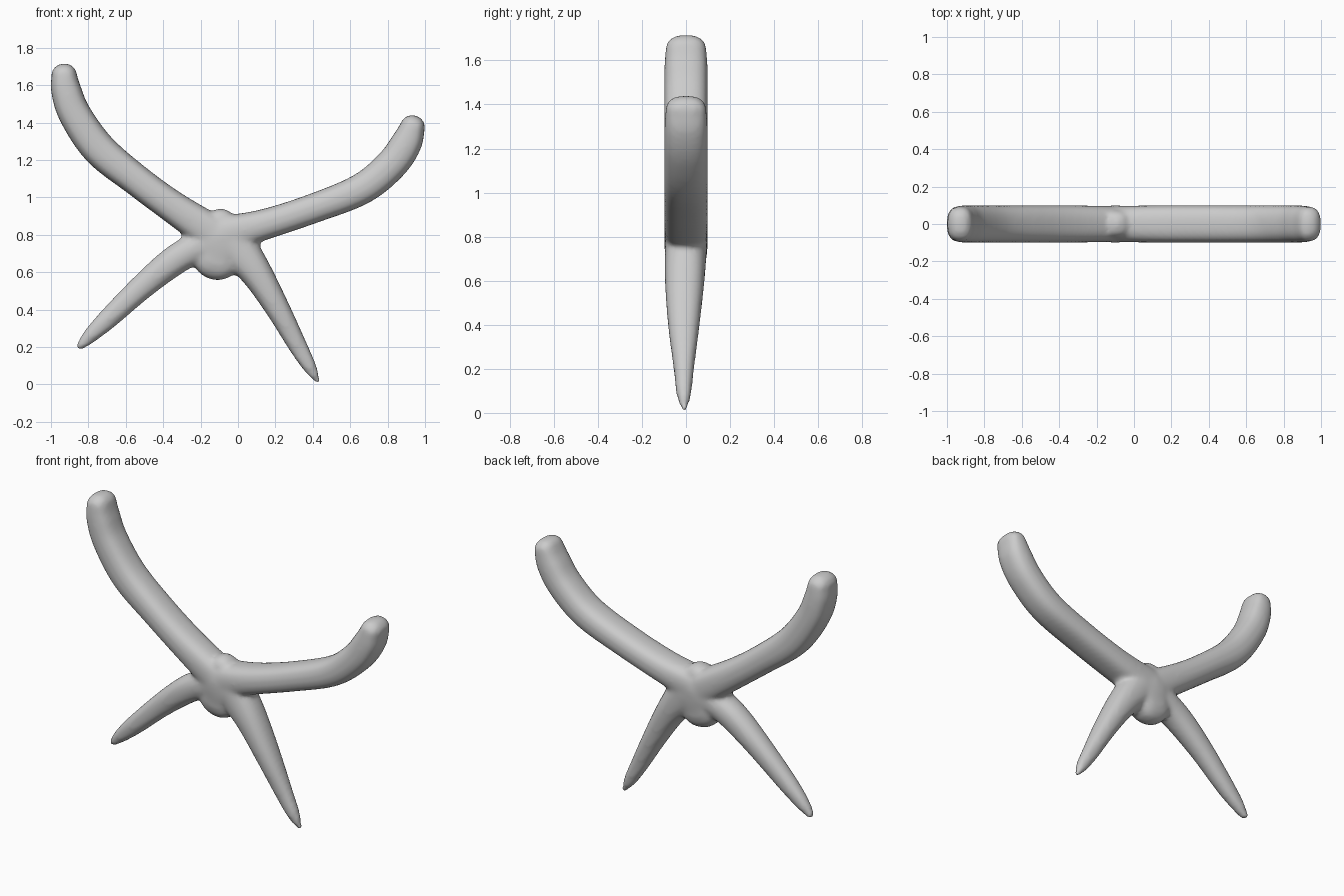
import bpy, bmesh, math
from mathutils import Vector

cube = bpy.data.objects.get("Cube")
if cube:
    bpy.data.objects.remove(cube, do_unlink=True)

grey = bpy.data.materials.new("light grey")
grey.use_nodes = True
colour = (0.6, 0.6, 0.6, 1)
grey.diffuse_color = colour
grey.node_tree.nodes["Principled BSDF"].inputs["Base Color"].default_value = colour

SIDES, STEPS, CAP = 28, 6, 5


def spline(pts):
    """Smooth Catmull-Rom resampling of (x, y, z, in-plane radius, depth radius)."""
    p = [Vector(q) for q in pts]
    p = [2 * p[0] - p[1]] + p + [2 * p[-1] - p[-2]]
    out = []
    for i in range(1, len(p) - 2):
        a, b, c, d = p[i - 1:i + 3]
        for s in range(STEPS):
            t = s / STEPS
            out.append(0.5 * (2 * b + (c - a) * t + (2 * a - 5 * b + 4 * c - d) * t * t
                              + (3 * b - a - 3 * c + d) * t ** 3))
    return out + [p[-2]]


def limb(bm, pts, power=2.0):
    """Closed tube in the xz plane with rounded ends; power above 2 squares the section."""
    rows = spline(pts)
    pos = [Vector((r[0], r[1], r[2])) for r in rows]
    n = len(rows)
    rings = []
    for i in range(n):
        tan = (pos[min(i + 1, n - 1)] - pos[max(i - 1, 0)]).normalized()
        rings.append((pos[i], tan, rows[i][3], rows[i][4]))

    def dome(ring, sign):
        c, t, ru, rv = ring
        res = []
        for k in range(1, CAP + 1):
            a = k / CAP * math.radians(84)
            res.append((c + t * sign * ru * 0.9 * math.sin(a), t,
                        ru * math.cos(a), rv * math.cos(a) ** 0.8))
        return res

    rings = dome(rings[0], -1)[::-1] + rings + dome(rings[-1], 1)
    loops = []
    for c, t, ru, rv in rings:
        u = Vector((t.z, 0, -t.x)).normalized()
        loop = []
        for k in range(SIDES):
            a = 2 * math.pi * k / SIDES
            ca, sa = math.cos(a), math.sin(a)
            x = math.copysign(abs(ca) ** (2 / power), ca) * ru
            y = math.copysign(abs(sa) ** (2 / power), sa) * rv
            loop.append(bm.verts.new(c + u * x + Vector((0, y, 0))))
        loops.append(loop)
    for a, b in zip(loops, loops[1:]):
        for k in range(SIDES):
            m = (k + 1) % SIDES
            bm.faces.new((a[k], a[m], b[m], b[k]))
    bm.faces.new(loops[0][::-1])
    bm.faces.new(loops[-1])


bm = bmesh.new()
# Long upper arm on the right, curving upward
limb(bm, [(-0.93, 0, 1.655, .068, .092), (-0.918, 0, 1.57, .081, .098),
          (-0.87, 0, 1.44, .087, .099), (-0.74, 0, 1.255, .091, .099),
          (-0.54, 0, 1.09, .084, .099), (-0.35, 0, 0.95, .086, .099),
          (-0.14, 0, 0.81, .10, .097)], 2.6)
# Shorter upper arm on the left
limb(bm, [(0.935, 0, 1.38, .066, .092), (0.90, 0, 1.29, .083, .098),
          (0.82, 0, 1.175, .086, .099), (0.66, 0, 1.045, .084, .099),
          (0.40, 0, 0.94, .079, .099), (0.14, 0, 0.855, .082, .099),
          (-0.08, 0, 0.80, .10, .097)], 2.6)
# Tapered left leg reaching the ground
limb(bm, [(0.423, -.008, 0.022, .016, .016), (0.385, -.01, 0.09, .036, .034),
          (0.32, -.01, 0.205, .050, .047), (0.215, -.01, 0.40, .065, .072),
          (0.095, -.006, 0.60, .086, .090), (-0.03, 0, 0.76, .12, .096)], 2.3)
# Tapered right leg, slimmer where it meets the body
limb(bm, [(-0.845, -.005, 0.203, .021, .024), (-0.79, -.005, 0.26, .040, .038),
          (-0.69, -.005, 0.355, .055, .052), (-0.52, 0, 0.515, .067, .066),
          (-0.37, 0, 0.64, .078, .078), (-0.27, 0, 0.705, .082, .084),
          (-0.15, 0, 0.76, .09, .09)], 2.3)
# Central body
limb(bm, [(-0.115, 0, 0.675, .13, .088), (-0.10, 0, 0.74, .145, .097),
          (-0.10, 0, 0.82, .12, .097), (-0.09, 0, 0.872, .075, .075)], 2.6)
bmesh.ops.recalc_face_normals(bm, faces=bm.faces)

mesh = bpy.data.meshes.new("branched_body")
bm.to_mesh(mesh)
bm.free()
mesh.materials.append(grey)
body = bpy.data.objects.new("branched_body", mesh)
bpy.context.collection.objects.link(body)
bpy.context.view_layer.objects.active = body
body.select_set(True)

# Fuse the limbs into one skin and soften the joints
remesh = body.modifiers.new("fuse", "REMESH")
remesh.mode = "VOXEL"
remesh.voxel_size = 0.014
remesh.use_smooth_shade = True
soft = body.modifiers.new("soften", "SMOOTH")
soft.factor = 0.5
soft.iterations = 6
for m in list(body.modifiers):
    bpy.ops.object.modifier_apply(modifier=m.name)
bpy.ops.object.shade_smooth()
